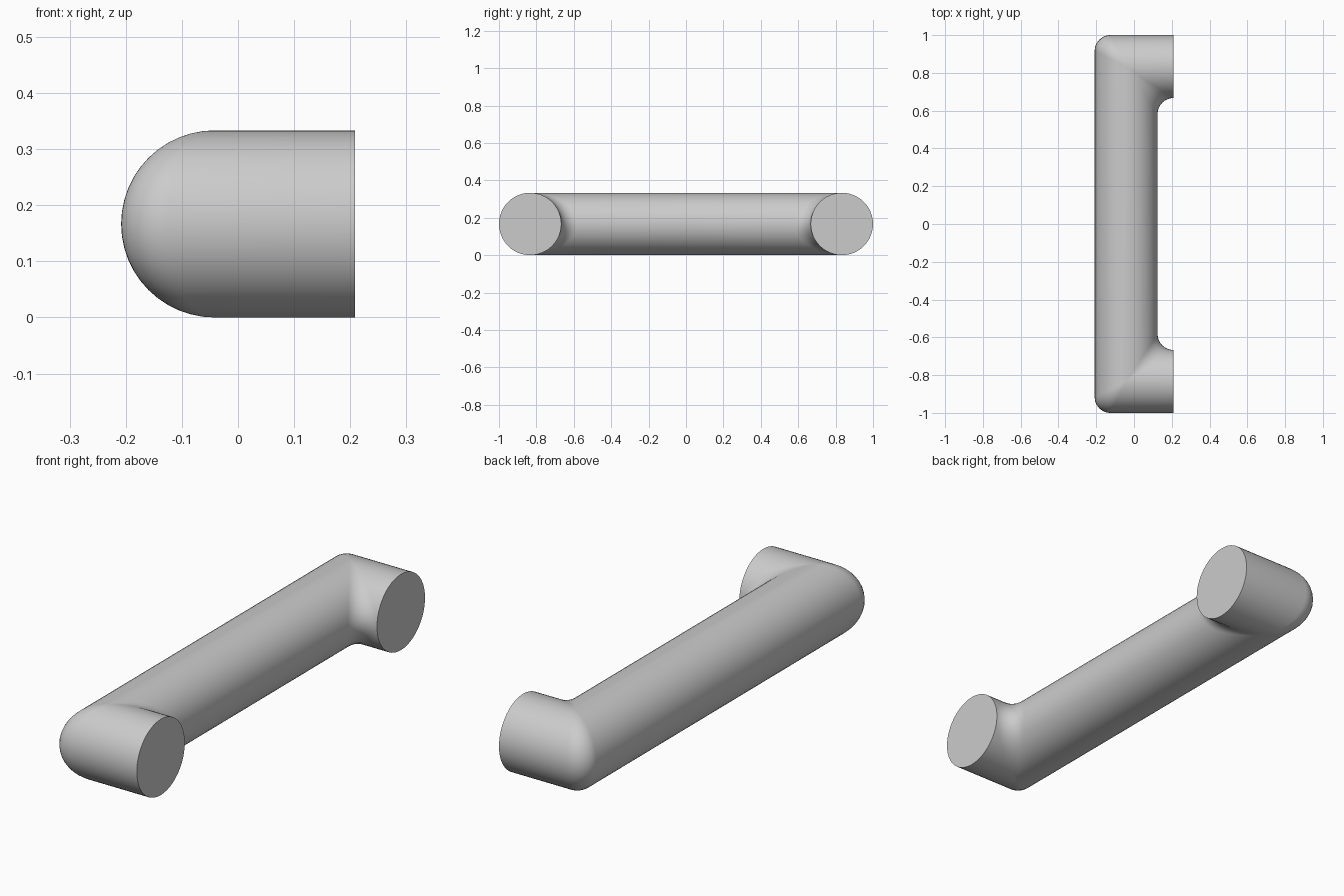
import bpy
import bmesh
import math
from mathutils import Vector

cube = bpy.data.objects.get("Cube")
if cube:
    bpy.data.objects.remove(cube, do_unlink=True)

SIDES = 48          # sides of the round bar
STEPS = 8           # steps around each rounded corner
R = 1 / 6           # bar radius
FILLET = R / 2      # corner rounding
REACH = 0.25        # leg length from the bar axis to the mounting face
AXIS_X = (R - REACH) / 2
AXIS_Y = 1 - R
END_X = AXIS_X + REACH


def corner_ring(t):
    """Ring across the mitred, filleted front corner, t = 0 at the leg, 1 at the bar."""
    ring = []
    for i in range(SIDES):
        angle = math.tau * i / SIDES
        a, b = math.cos(angle), math.sin(angle)
        fillet = FILLET if a > 0 else -FILLET   # convex outside, concave inside
        leg_normal, bar_normal = Vector((0, -a, b)), Vector((-a, 0, b))
        normal = leg_normal.lerp(bar_normal, t).normalized()
        d = R - fillet
        centre = Vector((AXIS_X - d * a, -AXIS_Y - d * a, R + d * b))
        ring.append(centre + fillet * normal)
    return ring


# Rings from the front mounting face round the corner, then the mirrored half
corner = [corner_ring(k / STEPS) for k in range(STEPS + 1)]
end = [Vector((END_X, p.y, p.z)) for p in corner[0]]
half = [end] + corner
rings = half + [[Vector((p.x, -p.y, p.z)) for p in ring] for ring in reversed(half)]

# Skin the rings and cap both mounting faces
bm = bmesh.new()
loops = [[bm.verts.new(p) for p in ring] for ring in rings]
for first, second in zip(loops, loops[1:]):
    for i in range(SIDES):
        j = (i + 1) % SIDES
        bm.faces.new((first[i], first[j], second[j], second[i]))
bm.faces.new(loops[0])
bm.faces.new(loops[-1])
bmesh.ops.remove_doubles(bm, verts=bm.verts, dist=0.0001)
bmesh.ops.recalc_face_normals(bm, faces=bm.faces)

mesh = bpy.data.meshes.new("pull_handle")
bm.to_mesh(mesh)
bm.free()
handle = bpy.data.objects.new("pull_handle", mesh)
bpy.context.collection.objects.link(handle)

# Plain grey finish
grey = bpy.data.materials.new("light_grey")
grey.use_nodes = True
colour = (0.6, 0.6, 0.6, 1)
grey.diffuse_color = colour
grey.node_tree.nodes["Principled BSDF"].inputs["Base Color"].default_value = colour
mesh.materials.append(grey)

# Smooth sides with crisp mounting rims
bpy.ops.object.select_all(action="DESELECT")
handle.select_set(True)
bpy.context.view_layer.objects.active = handle
bpy.ops.object.shade_smooth_by_angle(angle=math.radians(30))
